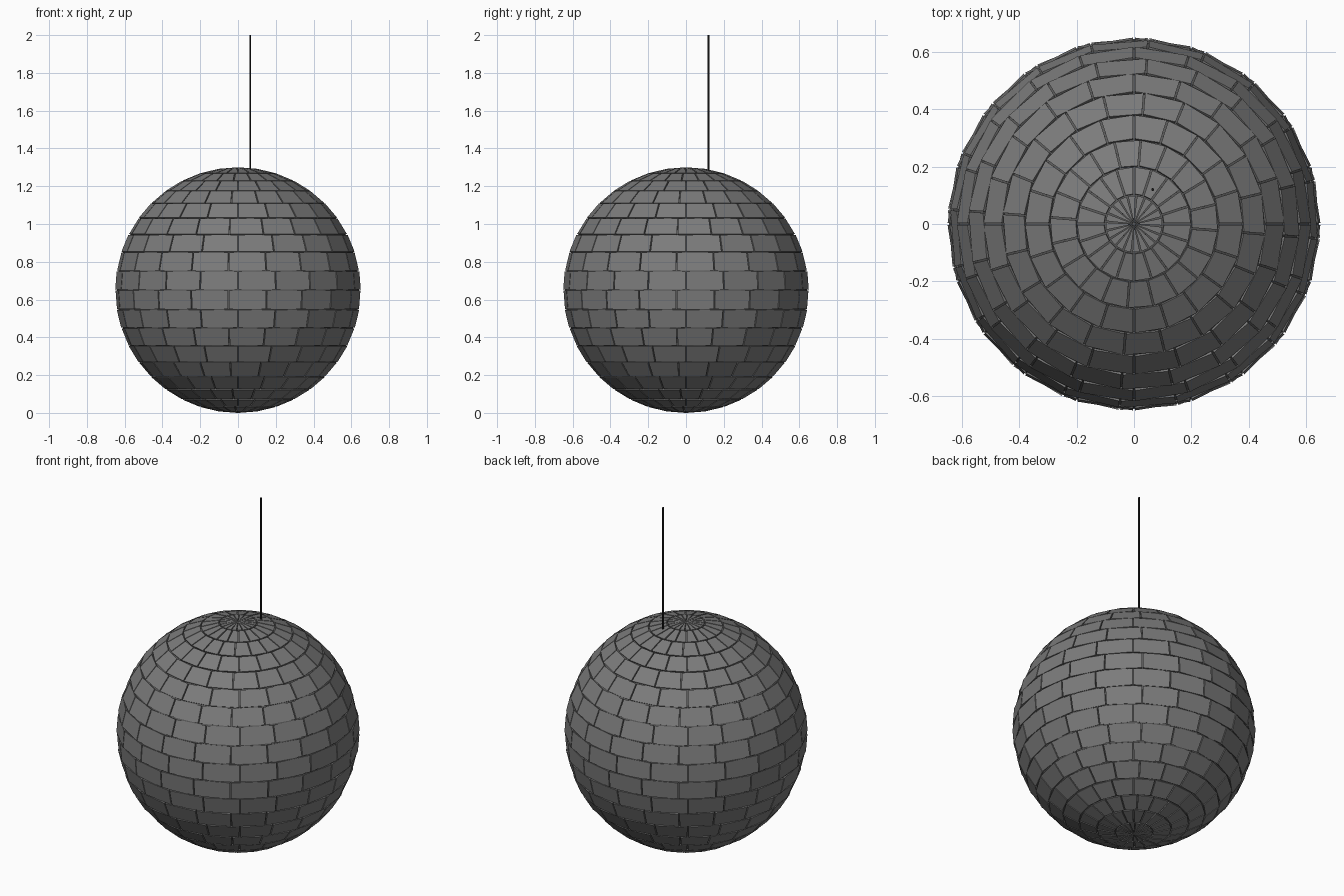
import bpy, bmesh, math
from mathutils import Vector

if "Cube" in bpy.data.objects:
    bpy.data.objects.remove(bpy.data.objects["Cube"])

R, ZC = 0.65, 0.65          # outer radius and centre height
ROWS, COLS = 20, 20
GAP = 0.003                 # half the groove width
DEPTH = 0.012               # tile thickness


def point(r, theta, phi):
    return Vector((r * math.sin(theta) * math.cos(phi),
                   r * math.sin(theta) * math.sin(phi),
                   ZC + r * math.cos(theta)))


def finish(bm, name):
    bmesh.ops.recalc_face_normals(bm, faces=bm.faces[:])
    me = bpy.data.meshes.new(name)
    bm.to_mesh(me)
    bm.free()
    ob = bpy.data.objects.new(name, me)
    bpy.context.collection.objects.link(ob)
    return ob


# Tiles laid in rings, every other ring shifted like brickwork
bm = bmesh.new()
dt, dp = math.pi / ROWS, math.tau / COLS
for i in range(ROWS):
    t0, t1 = i * dt + GAP / R, (i + 1) * dt - GAP / R
    shift = 0 if i % 2 else -dp / 4
    for j in range(COLS):
        p0 = j * dp + shift
        p1 = p0 + dp
        layers = []
        for r in (R, R - DEPTH):
            ring = []
            for t, pa, pb, s in ((t0, p0, p1, 1), (t1, p1, p0, -1)):
                g = min(GAP / (R * math.sin(t)), dp * 0.3)
                ring += [bm.verts.new(point(r, t, pa + s * g)),
                         bm.verts.new(point(r, t, pb - s * g))]
            layers.append(ring)
        a, b = layers
        bm.faces.new(a)
        bm.faces.new(b[::-1])
        for k in range(4):
            n = (k + 1) % 4
            bm.faces.new((a[k], b[k], b[n], a[n]))
finish(bm, "mirror_tiles")

# Core ball behind the tiles
bm = bmesh.new()
bmesh.ops.create_uvsphere(bm, u_segments=40, v_segments=20, radius=R - 0.009)
bmesh.ops.translate(bm, verts=bm.verts[:], vec=(0, 0, ZC))
finish(bm, "core_ball")

# Hanging wire, set off-centre
bpy.ops.mesh.primitive_cylinder_add(vertices=12, radius=0.005, depth=0.74,
                                    location=(0.065, 0.12, 1.63))
wire = bpy.context.object
wire.name = "hanging_wire"
mat = bpy.data.materials.new("black_wire")
mat.diffuse_color = (0.01, 0.01, 0.01, 1)
mat.use_nodes = True
mat.node_tree.nodes["Principled BSDF"].inputs["Base Color"].default_value = mat.diffuse_color
wire.data.materials.append(mat)
for ob, col in (("mirror_tiles", 0.2), ("core_ball", 0.1)):
    m = bpy.data.materials.new(ob + "_grey")
    m.diffuse_color = (col, col, col, 1)
    m.use_nodes = True
    m.node_tree.nodes["Principled BSDF"].inputs["Base Color"].default_value = m.diffuse_color
    bpy.data.objects[ob].data.materials.append(m)
